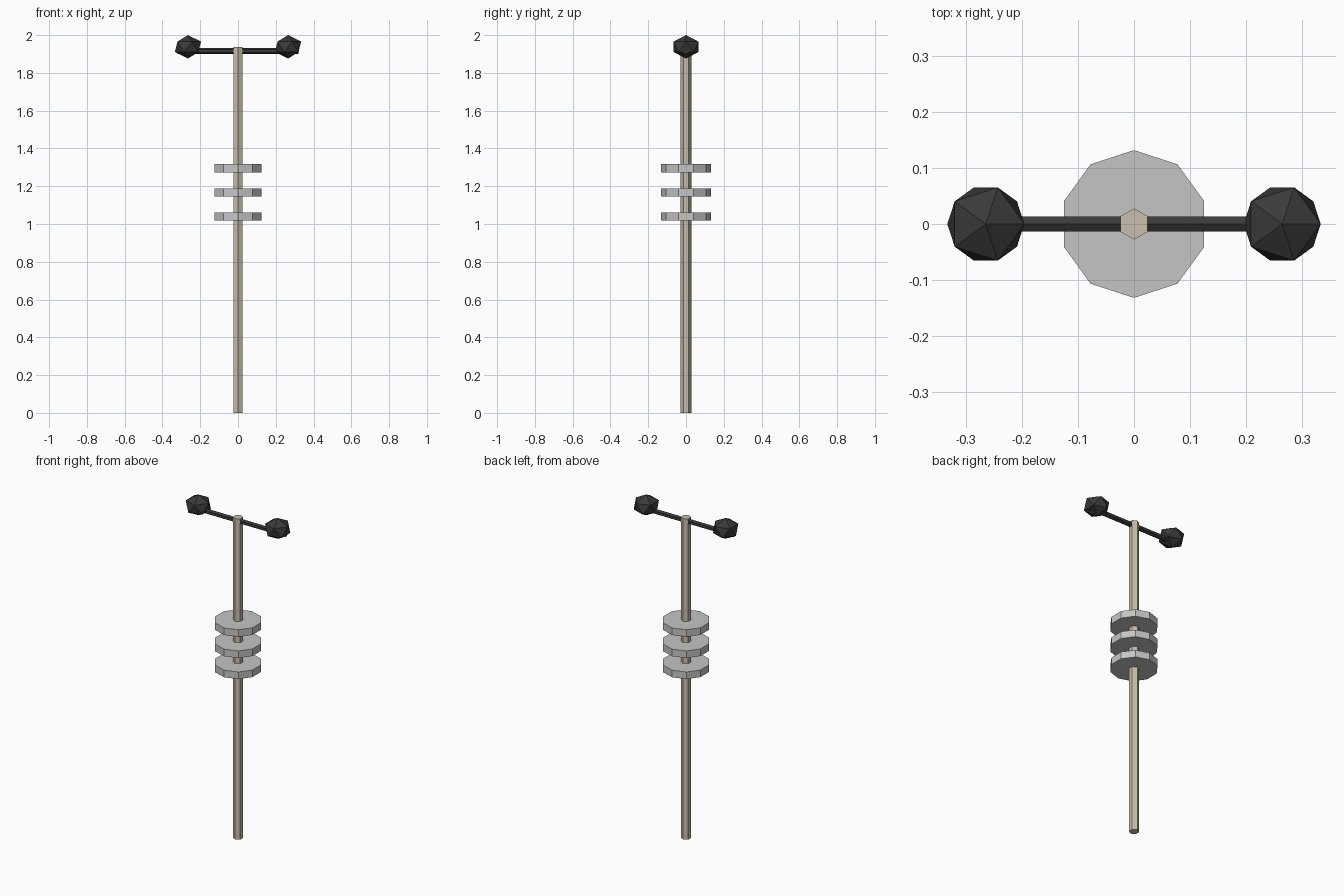
import bpy, math

if "Cube" in bpy.data.objects:
    bpy.data.objects.remove(bpy.data.objects["Cube"])


def material(name, rgb):
    m = bpy.data.materials.new(name)
    m.diffuse_color = (*rgb, 1.0)
    m.use_nodes = True
    m.node_tree.nodes["Principled BSDF"].inputs["Base Color"].default_value = m.diffuse_color
    return m


WOOD = material("pale wood", (0.58, 0.52, 0.41))
GREY = material("light grey", (0.56, 0.56, 0.56))
DARK = material("dark charcoal", (0.042, 0.042, 0.042))


def finish(name, mat):
    ob = bpy.context.object
    ob.name = name
    ob.data.materials.append(mat)
    return ob


def cylinder(name, sides, radius, length, loc, mat, rot=(0, 0, 0)):
    bpy.ops.mesh.primitive_cylinder_add(vertices=sides, radius=radius, depth=length,
                                        location=loc, rotation=rot)
    return finish(name, mat)


# Upright hexagonal pole
cylinder("pole", 6, 0.028, 1.936, (0, 0, 0.968), WOOD)

# Three ten-sided discs threaded on the pole
for i, z in enumerate((1.04, 1.167, 1.295)):
    cylinder(f"disc_{i + 1}", 10, 0.132, 0.043, (0, 0, z), GREY)

# Hexagonal crossbar along x, with an edge on top
cylinder("crossbar", 6, 0.0155, 0.64, (0, 0, 1.915), DARK,
         (math.pi / 2, 0, math.pi / 2))

# Slightly flattened faceted knobs at both ends
for side, x in (("left", -0.265), ("right", 0.265)):
    bpy.ops.mesh.primitive_ico_sphere_add(subdivisions=1, radius=0.077, location=(x, 0, 1.938))
    finish(f"{side}_knob", DARK).scale = (1, 1, 0.805)
